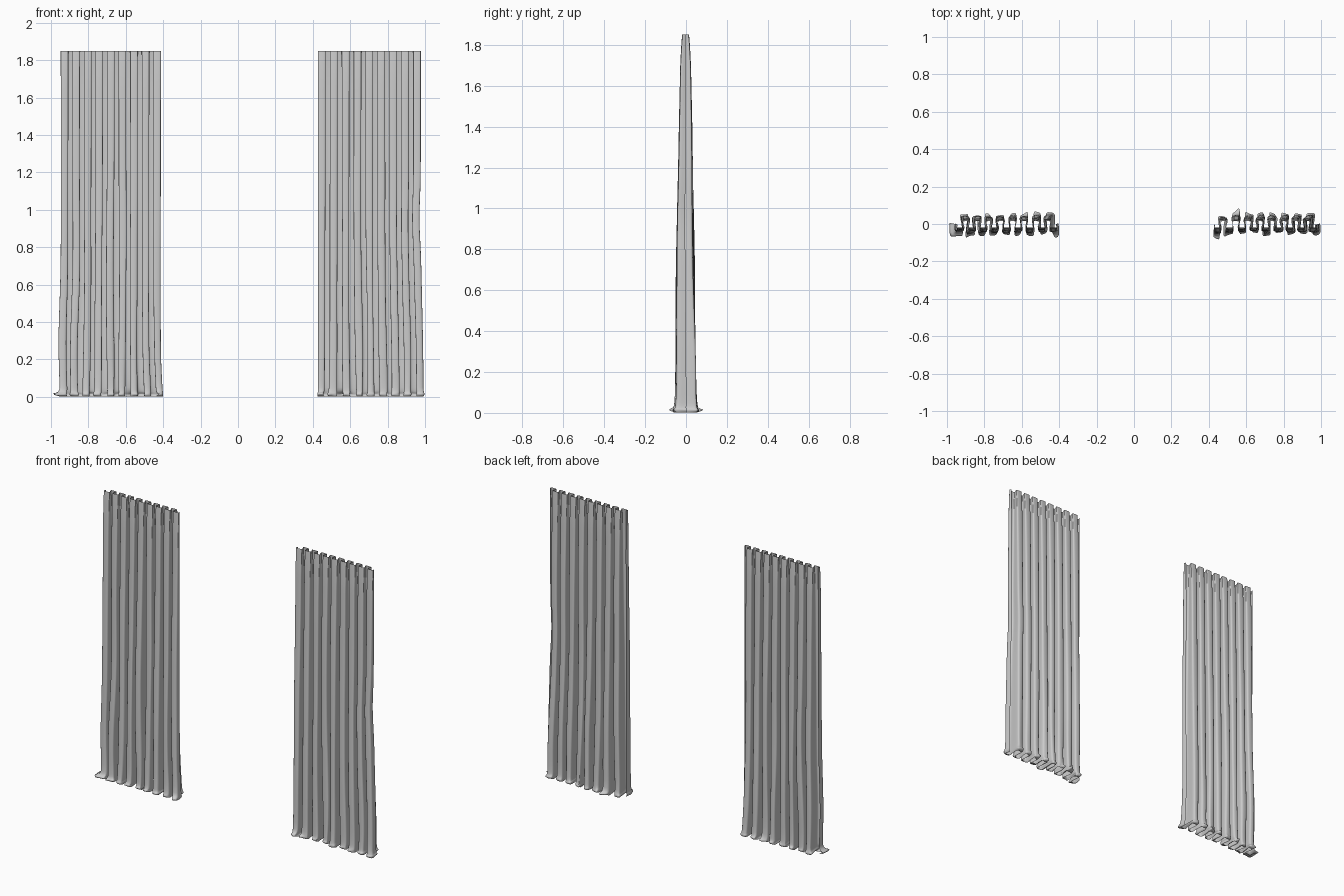
import bpy, math
from mathutils import noise, Vector

if "Cube" in bpy.data.objects:
    bpy.data.objects.remove(bpy.data.objects["Cube"])

HEIGHT = 1.85
FOLDS = 9
PER_FOLD = 24
COLS = (FOLDS * 2 - 1) * PER_FOLD // 2     # nine front folds, eight back folds


def lerp_table(t, table):
    for (a, va), (b, vb) in zip(table, table[1:]):
        if t <= b:
            return va + (vb - va) * (t - a) / (b - a)
    return table[-1][1]


# depth of the folds against height
DEPTH = [(0, .047), (.1, .043), (.4, .042), (1.0, .036), (1.4, .031),
         (1.7, .026), (1.8, .021), (1.85, .017)]


def make_curtain(name, left, right, seed, side, drift, flares):
    # rows: hanging cloth, then a hem that spreads and tucks under on the floor
    rows = [(HEIGHT * (1 - i / 44) + .05 * i / 44, 0) for i in range(45)]
    rows += [(.036, .1), (.025, .3), (.018, .65), (.014, 1), (.008, .9),
             (.004, .3), (.002, -.6), (.001, -1.4)]
    verts, faces = [], []
    width = right - left
    for z, spread in rows:
        t = 1 - z / HEIGHT
        depth = lerp_table(z, DEPTH)
        for c in range(COLS + 1):
            u = c / COLS
            phi = -math.pi / 2 + 2 * math.pi * c / PER_FOLD
            fold = math.floor((phi + math.pi / 2) / math.pi)
            # slow variation per fold, growing toward the floor
            n1 = noise.noise(Vector((u * 7, z * 1.2, seed)))
            n2 = noise.noise(Vector((u * 9, z * .9, seed + 20)))
            n3 = noise.noise(Vector((u * 28, z * 2, seed + 40)))
            # omega-shaped pleat
            loop = (.0115 - .002 * t) * math.sin(2 * phi)
            ends = math.sin(math.pi * u) ** .5 if 0 < u < 1 else 0
            x = left + width * u + loop + t * t * (.022 * n1 + .008 * n3) * ends
            x += drift(u, z)
            wave = math.tanh(1.7 * math.cos(phi)) / math.tanh(1.7)
            y = -depth * wave * (1 + t * .35 * n2) - .002 + t * .012 * n1
            # extra small creases low on the cloth
            low = max(0, 1 - z / .25)
            y += low * .007 * n3
            # hem on the floor
            if spread:
                m = noise.noise(Vector((u * 40, spread * .7, seed + 60)))
                k = noise.noise(Vector((u * 25, spread * .7, seed + 80)))
                y += -wave * spread * (.006 + .006 * abs(k)) + .010 * m * abs(spread)
                x += .009 * k * abs(spread)
                for fx, dx, dy, w in flares:
                    g = math.exp(-((x - fx) / w) ** 2) * max(spread, 0)
                    x += dx * g
                    if dy * -wave >= 0:
                        y += dy * g * abs(wave)
                zz = z + .005 * (m + .5) * min(1, abs(spread)) * (z > .003)
            else:
                zz = z
            verts.append((x, y, max(0, zz)))
    n = COLS + 1
    for r in range(len(rows) - 1):
        for c in range(COLS):
            a = r * n + c
            faces.append((a, a + n, a + n + 1, a + 1))
    mesh = bpy.data.meshes.new(name)
    mesh.from_pydata(verts, [], faces)
    mesh.polygons.foreach_set("use_smooth", [True] * len(faces))
    obj = bpy.data.objects.new(name, mesh)
    bpy.context.collection.objects.link(obj)
    return obj


def bell(z, mid, w):
    return math.exp(-((z - mid) / w) ** 2)


# left curtain: outer edge bulges low down
make_curtain("left_curtain", -.943, -.417, 3.3, -1,
             lambda u, z: -.015 * bell(z, .28, .3) * (1 - u) ** 4
             + .010 * bell(z, 0, .15) * u ** 4,
             [(-.95, -.036, -.012, .03), (-.56, 0, .025, .03),
              (-.43, .008, -.018, .03), (-.91, 0, -.018, .02)])

# right curtain: folds lean outward toward the floor
make_curtain("right_curtain", .432, .973, 11.7, 1,
             lambda u, z: .014 * bell(z, .1, .55) * u ** 2
             - .008 * bell(z, .95, .15) * u ** 6,
             [(.98, .010, .0, .03), (.57, 0, .032, .03),
              (.46, -.006, -.026, .03)])
